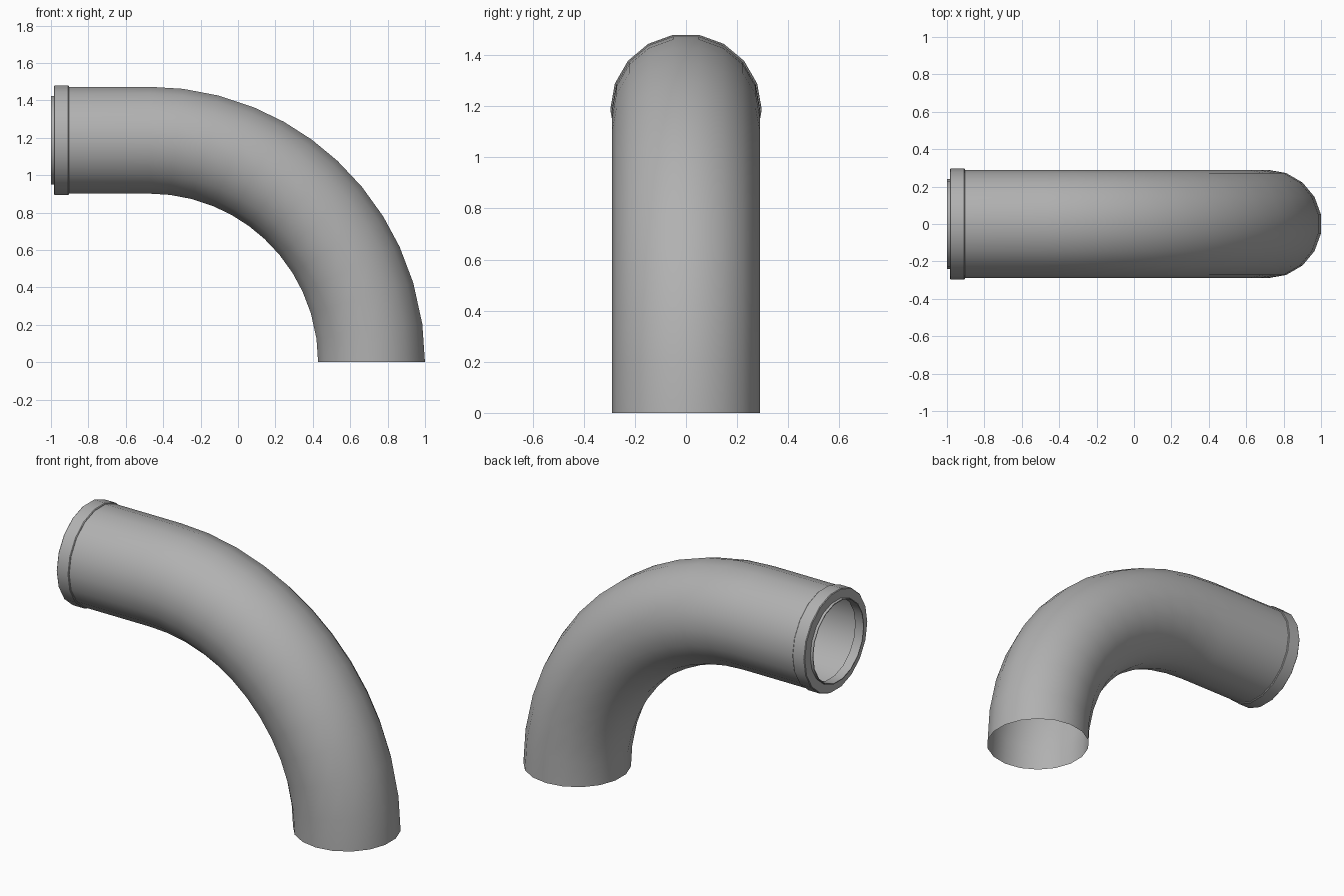
import bpy, bmesh, math
from mathutils import Vector

if "Cube" in bpy.data.objects:
    bpy.data.objects.remove(bpy.data.objects["Cube"])

SIDES = 18
Z = 1.187          # height of the horizontal run's axis, also the bend radius
X = 0.714          # axis of the vertical mouth
BEND = X - Z       # where the quarter bend starts

# Dark grey metal
grey = bpy.data.materials.new("dark_grey")
grey.diffuse_color = (0.44, 0.44, 0.44, 1)
grey.use_nodes = True
grey.node_tree.nodes["Principled BSDF"].inputs["Base Color"].default_value = grey.diffuse_color


def loft(name, rings, closed=False):
    """Skin rings given as (centre, tangent angle from +x downwards, radius)."""
    bm = bmesh.new()
    loops = []
    for c, a, r in rings:
        up = Vector((math.sin(a), 0, math.cos(a)))
        loop = []
        for i in range(SIDES):
            t = 2 * math.pi * i / SIDES
            loop.append(bm.verts.new(c + Vector((0, r * math.cos(t), 0)) + up * r * math.sin(t)))
        loops.append(loop)
    pairs = list(zip(loops, loops[1:]))
    if closed:
        pairs.append((loops[-1], loops[0]))
    for a, b in pairs:
        for i in range(SIDES):
            j = (i + 1) % SIDES
            bm.faces.new((a[i], a[j], b[j], b[i]))
    bmesh.ops.recalc_face_normals(bm, faces=bm.faces)
    me = bpy.data.meshes.new(name)
    bm.to_mesh(me)
    bm.free()
    me.materials.append(grey)
    ob = bpy.data.objects.new(name, me)
    bpy.context.collection.objects.link(ob)
    bpy.ops.object.select_all(action='DESELECT')
    ob.select_set(True)
    bpy.context.view_layer.objects.active = ob
    bpy.ops.object.shade_smooth_by_angle(angle=math.radians(35))
    return ob


# Elbow pipe: straight run, then a quarter bend down to an open mouth
# (bend angles measured from the horizontal run)
angles = [0, 7, 14.5, 22.2, 29.2, 36.1, 43, 50.4, 58, 65.2, 73.2, 82, 90]
rings = [(Vector((-0.975, 0, Z)), 0, 0.29)]
for d in angles:
    a = math.radians(d)
    rings.append((Vector((BEND + Z * math.sin(a), 0, Z * math.cos(a))), a, 0.29))
loft("elbow_pipe", rings)

# End collar: bevelled outer band with a narrower lip lining the opening
profile = [(-0.904, 0.285), (-0.904, 0.293), (-0.908, 0.2965), (-0.980, 0.2965),
           (-0.984, 0.293), (-0.984, 0.241), (-1.0, 0.241), (-1.0, 0.236),
           (-0.945, 0.236), (-0.945, 0.285)]
loft("end_collar", [(Vector((x, 0, Z)), 0, r) for x, r in profile], closed=True)
